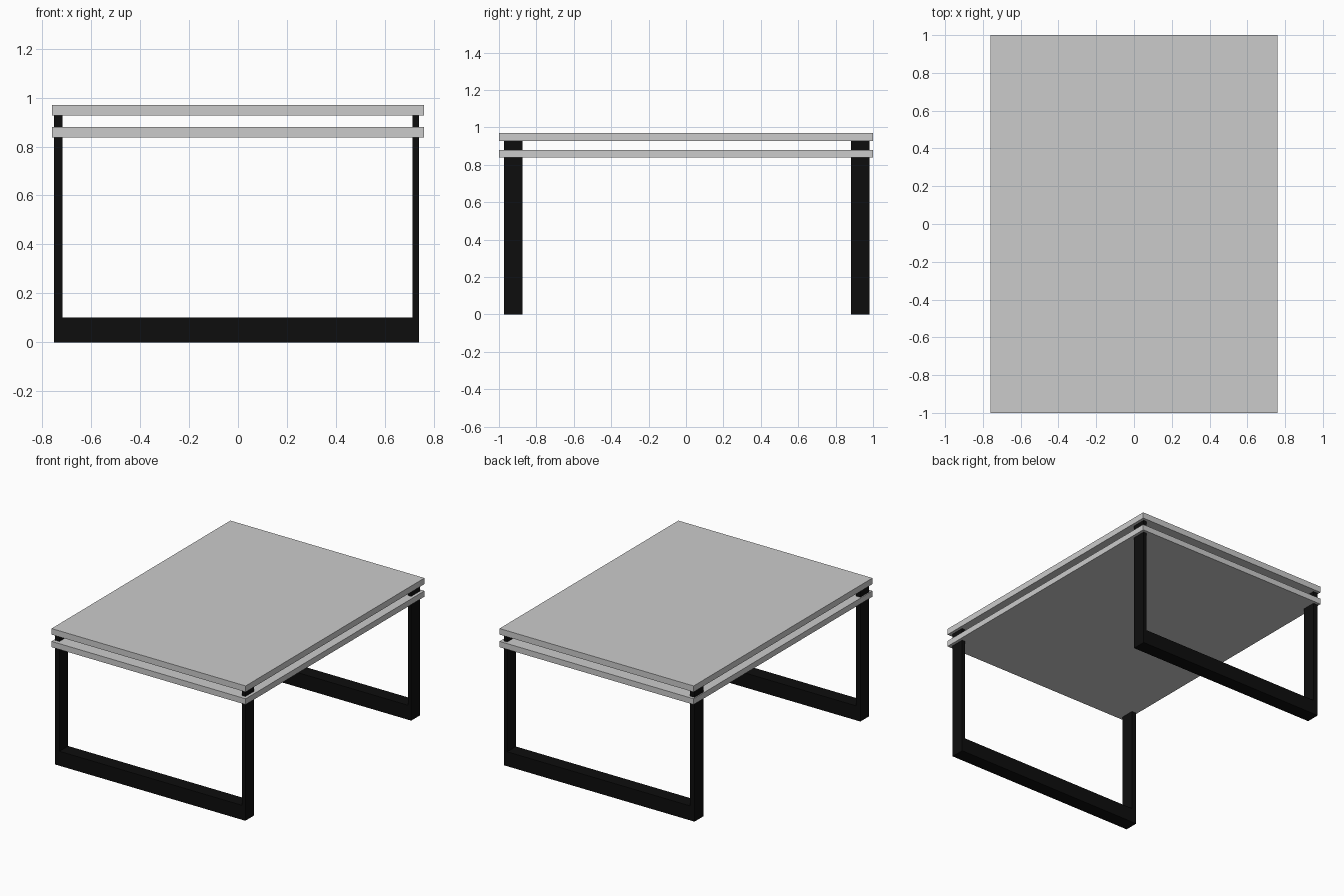
import bpy, bmesh

if "Cube" in bpy.data.objects:
    bpy.data.objects.remove(bpy.data.objects["Cube"])

def finish(name, bm, colour=None):
    bmesh.ops.recalc_face_normals(bm, faces=bm.faces)
    mesh = bpy.data.meshes.new(name)
    bm.to_mesh(mesh)
    bm.free()
    obj = bpy.data.objects.new(name, mesh)
    bpy.context.collection.objects.link(obj)
    if colour:
        mesh.materials.append(colour)
    return obj

def board(name, z0, z1):
    bm = bmesh.new()
    bmesh.ops.create_cube(bm, size=1)
    for v in bm.verts:
        v.co.x *= 1.52
        v.co.y *= 2.0
        v.co.z = z0 if v.co.z < 0 else z1
    return finish(name, bm)

def leg_frame(name, y0, y1, colour):
    # U-shaped outline in the XZ plane, extruded along y
    outline = [(-0.753, 0), (0.739, 0), (0.739, 0.93), (0.714, 0.93),
               (0.714, 0.102), (-0.717, 0.102), (-0.717, 0.93), (-0.753, 0.93)]
    bm = bmesh.new()
    face = bm.faces.new([bm.verts.new((x, y0, z)) for x, z in outline])
    ext = bmesh.ops.extrude_face_region(bm, geom=[face], use_keep_orig=True)
    verts = [g for g in ext["geom"] if isinstance(g, bmesh.types.BMVert)]
    bmesh.ops.translate(bm, verts=verts, vec=(0, y1 - y0, 0))
    return finish(name, bm, colour)

black = bpy.data.materials.new("black_metal")
black.diffuse_color = (0.004, 0.004, 0.004, 1)
black.use_nodes = True
black.node_tree.nodes["Principled BSDF"].inputs["Base Color"].default_value = black.diffuse_color

# Table top and the shelf just beneath it
board("table_top", 0.927, 0.97)
board("lower_shelf", 0.838, 0.879)

# Sled legs at both ends
leg_frame("front_leg_frame", -0.973, -0.875, black)
leg_frame("back_leg_frame", 0.882, 0.98, black)
